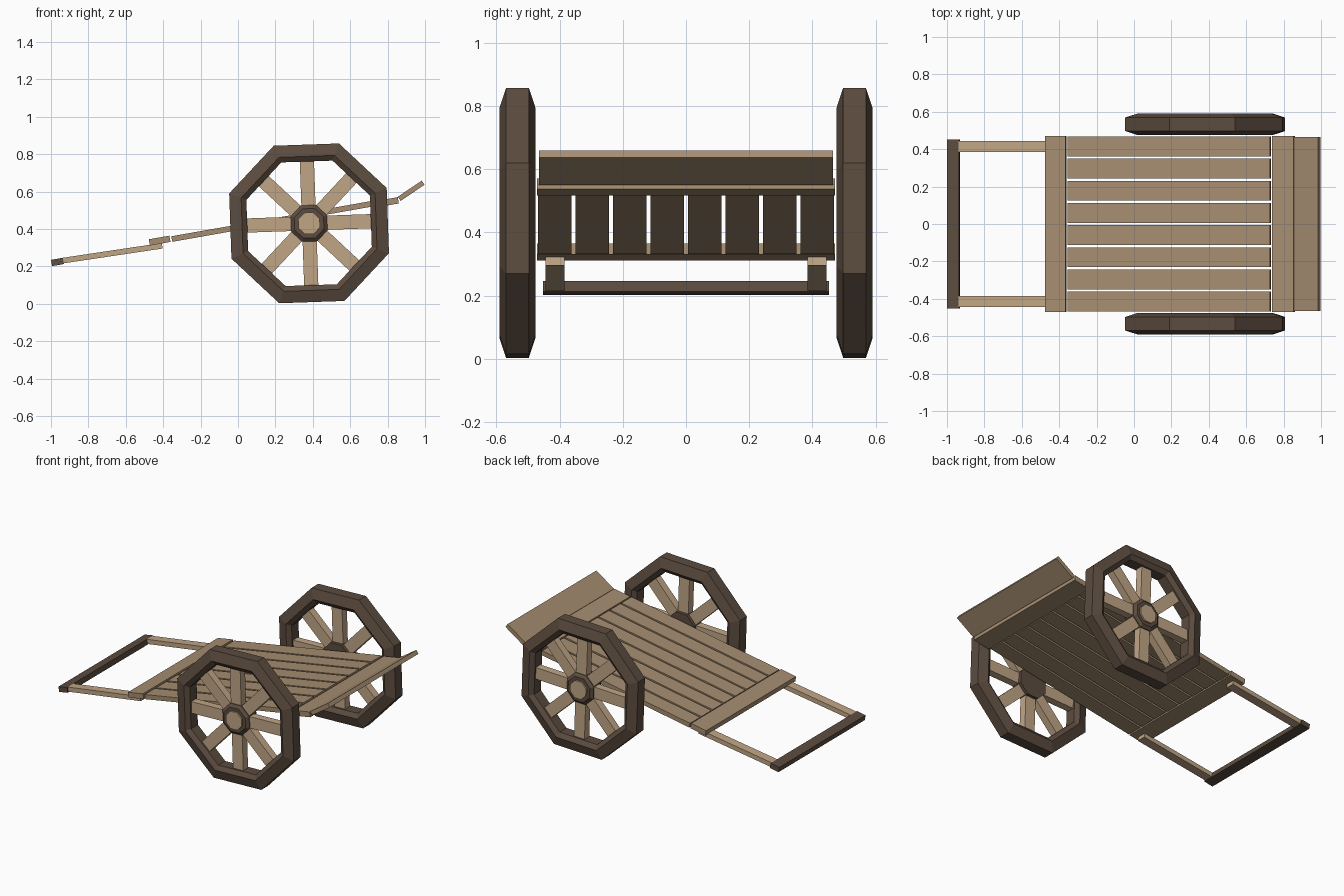
import bpy, bmesh
from math import radians, cos, sin, tan
from mathutils import Matrix, Vector

if "Cube" in bpy.data.objects:
    bpy.data.objects.remove(bpy.data.objects["Cube"])


def material(name, rgb):
    m = bpy.data.materials.new(name)
    m.diffuse_color = (*rgb, 1)
    m.use_nodes = True
    m.node_tree.nodes["Principled BSDF"].inputs["Base Color"].default_value = m.diffuse_color
    return m


DARK = material("dark_wood", (0.107, 0.072, 0.050))
MID = material("plank_wood", (0.38, 0.27, 0.165))
LIGHT = material("pale_wood", (0.53, 0.38, 0.24))

SLOPE = radians(10)              # pitch of the cart bed
HUB = Vector((0.38, 0, 0.43))    # wheel centre in x and z
WHEEL_Y = 0.533
TURN = radians(2)                # wheel is rolled slightly


def finish(name, bm, mat):
    bmesh.ops.recalc_face_normals(bm, faces=bm.faces)
    me = bpy.data.meshes.new(name)
    bm.to_mesh(me)
    bm.free()
    me.materials.append(mat)
    ob = bpy.data.objects.new(name, me)
    bpy.context.collection.objects.link(ob)
    return ob


def box(name, centre, size, angle, mat):
    """Box pitched in the xz plane; a positive angle lifts its +x end."""
    bm = bmesh.new()
    mtx = (Matrix.Translation(centre) @ Matrix.Rotation(-angle, 4, 'Y')
           @ Matrix.Diagonal((*size, 1)))
    bmesh.ops.create_cube(bm, size=1, matrix=mtx)
    return finish(name, bm, mat)


def plank(name, x0, x1, z0, y, width, thick, angle, mat):
    """Board from x0 to x1 with its centre line starting at height z0."""
    length = (x1 - x0) / cos(angle)
    z = z0 + (x1 - x0) / 2 * tan(angle)
    return box(name, ((x0 + x1) / 2, y, z), (length, width, thick), angle, mat)


def octagon_sweep(name, profile, y, side, mat, closed):
    """Turn a (radius, depth) profile around the wheel axis in eight steps."""
    bm = bmesh.new()
    rings = []
    for k in range(8):
        a = TURN + radians(22.5 + 45 * k)
        rings.append([bm.verts.new((HUB.x + r * cos(a), y + side * d,
                                    HUB.z + r * sin(a))) for r, d in profile])
    n = len(profile)
    for k in range(8):
        a, b = rings[k], rings[(k + 1) % 8]
        for i in range(n if closed else n - 1):
            j = (i + 1) % n
            bm.faces.new((a[i], a[j], b[j], b[i]))
    if not closed:
        for i in (0, -1):
            bm.faces.new([r[i] for r in rings])
    return finish(name, bm, mat)


# Wheels: chamfered octagonal rim, hub, outer cap and eight spokes
rim = [(0.456, -0.036), (0.456, 0.036), (0.388, 0.057),
       (0.358, 0.036), (0.358, -0.036), (0.388, -0.057)]
for label, side in (("front", -1), ("back", 1)):
    y = side * WHEEL_Y
    octagon_sweep(f"{label}_wheel_rim", rim, y, side, DARK, True)
    octagon_sweep(f"{label}_wheel_hub",
                  [(0.105, -0.045), (0.105, 0.03), (0.085, 0.045)],
                  y, side, DARK, False)
    octagon_sweep(f"{label}_hub_cap", [(0.062, 0.03), (0.062, 0.055)],
                  y, side, LIGHT, False)
    for k in range(8):
        a = TURN + radians(45 * k)
        c = HUB + Vector((0.21 * cos(a), y, 0.21 * sin(a)))
        box(f"{label}_spoke_{k + 1}", c, (0.25, 0.05, 0.076), a, LIGHT)

# Sloping bed of eight slats
for i in range(8):
    plank(f"bed_slat_{i + 1}", -0.354, 0.729, 0.346, (i - 3.5) * 0.1185,
          0.106, 0.03, SLOPE, MID)

# Cross boards at both ends of the bed and the raised tail board
plank("front_cross_board", -0.474, -0.364, 0.328, 0, 0.942, 0.034, SLOPE, MID)
plank("rear_cross_board", 0.742, 0.857, 0.533, 0, 0.942, 0.034, SLOPE, MID)
plank("tail_board", 0.862, 0.99, 0.561, 0, 0.93, 0.027, radians(34), MID)

# Pull handles and the grip bar joining them
for label, side in (("front", -1), ("back", 1)):
    plank(f"{label}_handle", -0.935, -0.405, 0.231, side * 0.414,
          0.06, 0.03, radians(8.5), LIGHT)
plank("grip_bar", -0.997, -0.934, 0.218, 0, 0.904, 0.034, SLOPE, DARK)
